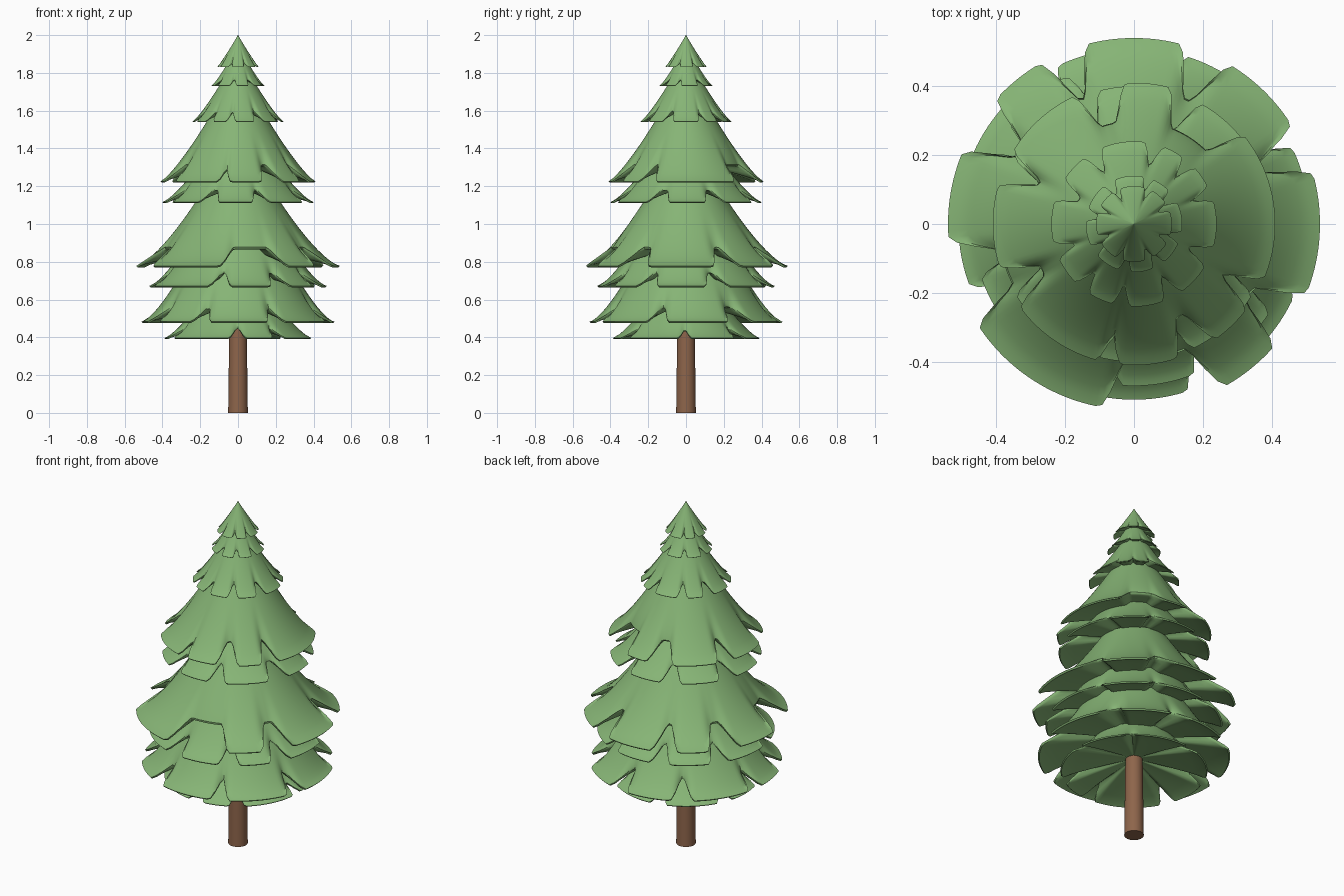
import bpy, bmesh, math

if "Cube" in bpy.data.objects:
    bpy.data.objects.remove(bpy.data.objects["Cube"])

def material(name, color):
    m = bpy.data.materials.new(name)
    m.diffuse_color = color
    m.use_nodes = True
    m.node_tree.nodes["Principled BSDF"].inputs["Base Color"].default_value = m.diffuse_color
    return m

GREEN = material("needles", (0.24, 0.46, 0.18, 1))
BROWN = material("bark", (0.27, 0.13, 0.07, 1))
SEG = 180

def finish(bm, name, mat, angle):
    bmesh.ops.recalc_face_normals(bm, faces=bm.faces)
    me = bpy.data.meshes.new(name)
    bm.to_mesh(me)
    bm.free()
    ob = bpy.data.objects.new(name, me)
    bpy.context.collection.objects.link(ob)
    me.materials.append(mat)
    bpy.ops.object.select_all(action='DESELECT')
    ob.select_set(True)
    bpy.context.view_layer.objects.active = ob
    bpy.ops.object.shade_smooth_by_angle(angle=math.radians(angle))

def notch(deg, lobes):
    """0 on a lobe, 1 in the gap between lobes, eased at the sides."""
    best = 360
    for a, b in lobes:
        half = ((b - a) % 360) / 2
        off = abs((deg - a - half + 180) % 360 - 180)
        best = min(best, max(0, off - half))
    t = min(1, best / 8)
    return t * t * (3 - 2 * t)

def tier(name, R, z0, rt, zt, rise, lobes, power=1.4):
    """Flared skirt with a lobed rim and a shallow hollow underside."""
    bm = bmesh.new()
    f = [notch(360 * i / SEG, lobes) for i in range(SEG)]
    lip = 0.03 * R
    rows = []
    # outer surface, pleated more strongly towards the rim
    for k in range(13):
        s = k / 12
        r = rt + (R - rt) * s
        z = z0 + lip * 0.5 + (zt - z0 - lip * 0.5) * (1 - s) ** power
        rows.append((max(r, 0.001), z, s ** 1.8, 1 - 0.5 * s))
    # rounded lip and underside
    rows.append((R * 0.985, z0, 1, 0.5))
    for s in (0.93, 0.8, 0.6, 0.4, 0.2):
        rows.append((R * s, z0 + (rise + 0.02) * (1 - s) ** 0.8, s ** 1.5, 0))
    rings = []
    for r, z, w, _ in rows:
        ring = []
        for i in range(SEG):
            a = math.tau * i / SEG
            rr = r * (1 - 0.27 * f[i] * w)
            zz = z + rise * f[i] * w * (0.9 if w < 1 else 1)
            ring.append(bm.verts.new((rr * math.cos(a), rr * math.sin(a), zz)))
        rings.append(ring)
    for p, q in zip(rings, rings[1:]):
        for i in range(SEG):
            j = (i + 1) % SEG
            bm.faces.new((p[i], p[j], q[j], q[i]))
    for ring, z in ((rings[0], zt), (rings[-1], z0 + rise + 0.02)):
        c = bm.verts.new((0, 0, z))
        for i in range(SEG):
            bm.faces.new((ring[i], ring[(i + 1) % SEG], c))
    finish(bm, name, GREEN, 50)

# lobe spans in degrees, counter-clockwise from +x, top tier first
L1 = [(-15, 18), (35, 60), (75, 110), (125, 150), (165, 195), (212, 240), (255, 285), (302, 328)]
L2 = [(-8, 25), (45, 65), (80, 112), (130, 160), (178, 205), (222, 250), (268, 292), (310, 335)]
L3 = [(-15, 15), (28, 42), (55, 68), (83, 112), (128, 146), (165, 192), (206, 224), (238, 254), (268, 290), (306, 328)]
L4 = [(-22, 38), (76, 93), (116, 148), (165, 197), (217, 254), (265, 287), (306, 322)]
L5 = [(-12, 14), (32, 60), (78, 104), (122, 150), (168, 196), (212, 238), (256, 280), (296, 328)]
L6 = [(-21, 15), (33, 58), (76, 104), (121, 137), (158, 184), (214, 259), (300, 318)]
L7 = [(-18, 12), (30, 60), (75, 100), (115, 140), (155, 185), (200, 250), (266, 291), (307, 326)]
L8 = [(-10, 25), (45, 72), (88, 115), (130, 165), (178, 200), (216, 240), (254, 287), (300, 335)]
L9 = [(5, 40), (55, 95), (110, 150), (165, 195), (210, 262), (277, 297), (311, 353)]

# rim radius, rim height, top radius, top height, notch rise
TIERS = [
    (0.11, 1.83, 0.0, 2.0, 0.02, L1, 1.1),
    (0.14, 1.73, 0.05, 1.86, 0.03, L2, 1.2),
    (0.24, 1.54, 0.07, 1.78, 0.055, L3, 1.2),
    (0.41, 1.22, 0.13, 1.60, 0.09, L4, 1.25),
    (0.40, 1.11, 0.20, 1.32, 0.07, L5, 1.3),
    (0.54, 0.77, 0.19, 1.17, 0.10, L6, 1.4),
    (0.47, 0.665, 0.28, 0.88, 0.08, L7, 1.4),
    (0.51, 0.475, 0.30, 0.74, 0.09, L8, 1.4),
    (0.39, 0.39, 0.22, 0.56, 0.06, L9, 1.3),
]
for n, t in enumerate(TIERS, 1):
    tier(f"foliage_tier_{n}", *t)

# trunk
bm = bmesh.new()
bmesh.ops.create_cone(bm, cap_ends=True, segments=32, radius1=0.052, radius2=0.045, depth=0.55)
bmesh.ops.translate(bm, verts=bm.verts, vec=(0, 0, 0.275))
finish(bm, "trunk", BROWN, 40)
